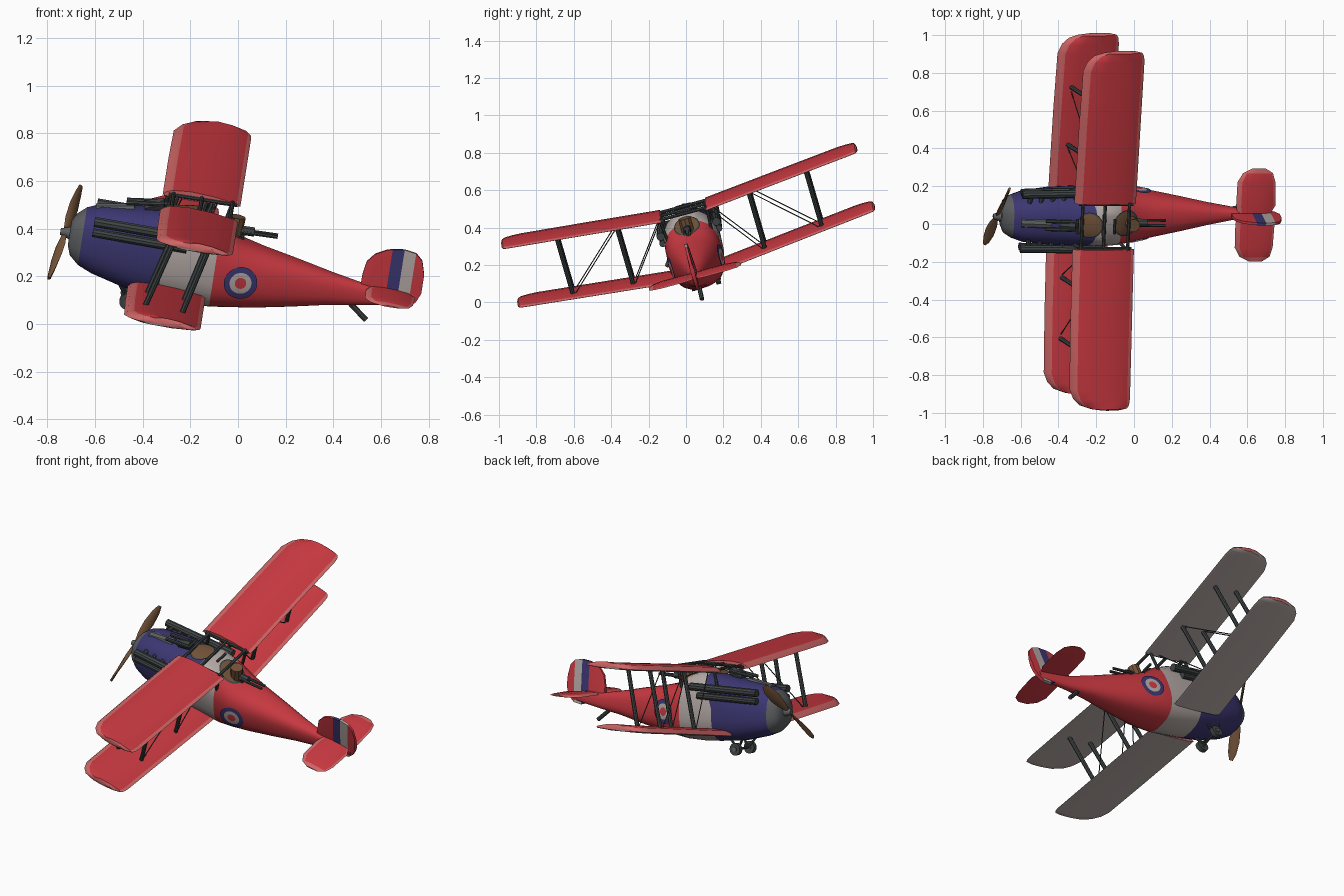
import bpy, bmesh, math
from mathutils import Vector, Matrix

if "Cube" in bpy.data.objects:
    bpy.data.objects.remove(bpy.data.objects["Cube"])


def material(name, r, g, b):
    m = bpy.data.materials.new(name)
    m.use_nodes = True
    m.diffuse_color = (r, g, b, 1)
    m.node_tree.nodes["Principled BSDF"].inputs["Base Color"].default_value = (r, g, b, 1)
    return m


RED = material("red paint", .58, .04, .052)
PINK = material("worn red edge", .62, .13, .13)
NAVY = material("navy paint", .045, .038, .17)
PALE = material("pale grey", .46, .40, .38)
STEEL = material("dark steel", .05, .058, .058)
BROWN = material("brown wood", .17, .085, .04)
IRON = material("cowl grey", .11, .115, .12)

# Flight attitude: banked and nose slightly up
FRAME = (Matrix.Translation((0, .04, .27)) @ Matrix.Rotation(math.radians(9), 4, 'Y')
         @ Matrix.Rotation(math.radians(15.4), 4, 'X'))
parts = []


def add(name, bm, mats):
    bmesh.ops.recalc_face_normals(bm, faces=bm.faces)
    mesh = bpy.data.meshes.new(name)
    bm.to_mesh(mesh)
    bm.free()
    for m in mats:
        mesh.materials.append(m)
    ob = bpy.data.objects.new(name, mesh)
    ob.matrix_world = FRAME
    bpy.context.scene.collection.objects.link(ob)
    parts.append(ob)
    return ob


def loft(name, rings, mats, rule=lambda i, j: 0):
    """Skin closed rings; rule(ring, segment) picks the material."""
    bm = bmesh.new()
    vs = [[bm.verts.new(p) for p in ring] for ring in rings]
    n = len(rings[0])
    for i in range(len(vs) - 1):
        for j in range(n):
            k = (j + 1) % n
            f = bm.faces.new((vs[i][j], vs[i][k], vs[i + 1][k], vs[i + 1][j]))
            f.material_index = rule(i, j)
    for ring, i in ((vs[0], 0), (vs[-1], len(vs) - 2)):
        bm.faces.new(ring).material_index = rule(i, 0)
    return add(name, bm, mats)


def tube(name, a, b, r, mat=STEEL, sides=8, r2=None):
    a, b = Vector(a), Vector(b)
    d = b - a
    bm = bmesh.new()
    bmesh.ops.create_cone(bm, cap_ends=True, segments=sides, radius1=r, radius2=r if r2 is None else r2,
                          depth=d.length, matrix=Matrix.Translation((a + b) / 2)
                          @ d.to_track_quat('Z', 'Y').to_matrix().to_4x4())
    return add(name, bm, [mat])


# Fuselage: x, top, bottom, half width
STATIONS = [(-.715, .05, -.05, .05), (-.70, .08, -.09, .085), (-.66, .115, -.125, .11),
            (-.60, .14, -.15, .13), (-.46, .155, -.187, .145), (-.31, .175, -.205, .15),
            (-.20, .19, -.213, .15), (-.09, .15, -.212, .15), (0, .095, -.2, .14),
            (.10, .07, -.187, .12), (.25, .04, -.16, .09), (.40, .008, -.13, .058),
            (.55, -.02, -.108, .03), (.75, -.02, -.075, .012)]
POWER = 2.6


def section(x):
    for a, b in zip(STATIONS, STATIONS[1:]):
        if x <= b[0]:
            t = (x - a[0]) / (b[0] - a[0])
            return [p + (q - p) * t for p, q in zip(a, b)][1:]


def squash(u):
    return max(0, 1 - min(1, abs(u)) ** POWER) ** (1 / POWER)


def side_point(x, z, side, lift):
    top, bot, w = section(x)
    return Vector((x, side * (w * squash((2 * z - top - bot) / (top - bot)) + lift), z))


def deck_point(x, y, lift):
    top, bot, w = section(x)
    return Vector((x, y, (top + bot) / 2 + (top - bot) / 2 * squash(y / w) + lift))


rings = []
for x, top, bot, w in STATIONS:
    ring = []
    for k in range(28):
        a = math.tau * k / 28
        c, s = math.cos(a), math.sin(a)
        y = w * math.copysign(abs(c) ** (2 / POWER), c)
        z = (top + bot) / 2 + (top - bot) / 2 * math.copysign(abs(s) ** (2 / POWER), s)
        slant = .5 * max(z, 0) if x == -.31 else 0
        ring.append((x + slant, y, z))
    rings.append(ring)
loft("fuselage", rings, [IRON, NAVY, PALE, RED],
     lambda i, j: 0 if i < 2 else 1 if i < 5 else 2 if i < 7 else 3)


def patch(name, mats, radii, point):
    """Disc of concentric colour bands laid on a surface."""
    bm = bmesh.new()
    n = 28
    hub = bm.verts.new(point(0, 0))
    prev = None
    for band, r in enumerate(radii):
        ring = [bm.verts.new(point(r * math.cos(math.tau * k / n), r * math.sin(math.tau * k / n)))
                for k in range(n)]
        for k in range(n):
            q = (k + 1) % n
            f = bm.faces.new((hub, ring[k], ring[q]) if prev is None
                             else (prev[k], ring[k], ring[q], prev[q]))
            f.material_index = band
        prev = ring
    add(name, bm, mats)


# Roundels and cockpits
for side, word in ((1, "left"), (-1, "right")):
    patch(word + "_roundel", [RED, PALE, NAVY], (.024, .046, .07),
          lambda u, v, s=side: side_point(.026 + u, -.062 + v, s, .006))
for word, cx in (("front", -.265), ("rear", -.065)):
    patch(word + "_cockpit", [BROWN, BROWN, STEEL], (.035, .062, .07),
          lambda u, v, c=cx: deck_point(c + u, v, .007))
    tube(word + "_seat_back", (cx + .03, 0, .1), (cx + .035, 0, .185), .035, BROWN, 10)
    tube(word + "_windscreen", (cx - .07, -.04, .205), (cx - .07, .04, .205), .008)

# Wing section: chord fraction and height, from the trailing edge over the top
FOIL = [(1, 0), (.95, .3), (.65, .8), (.35, 1), (.12, .8), (.04, .45), (0, 0),
        (.1, -.25), (.5, -.3), (.95, -.12)]


def wing(name, outline, thick, under):
    """Outline rows: y, leading edge, trailing edge, height."""
    rings = [[(le + (te - le) * u, y, z + thick * h * min(1, (te - le) * 5)) for u, h in FOIL]
             for y, le, te, z in outline]
    last = len(rings) - 2
    loft(name, rings, [RED, PINK, under],
         lambda i, j: 2 if j > 5 else 1 if j in (0, 4, 5) or i == last else 0)


TIP = [(0, 0, 0), (.5, 0, 0), (.87, .004, 0), (.93, .025, 0), (.97, .06, .004), (.99, .11, .015), (1, .17, .05)]
UP_Y, UP_Z, LOW_Y, LOW_Z = (.125, .985), (.195, .282), (.12, .99), (-.155, -.06)
lerp = lambda pair, t: pair[0] + (pair[1] - pair[0]) * t
up_at = lambda y: lerp(UP_Z, (y - UP_Y[0]) / (UP_Y[1] - UP_Y[0]))
low_at = lambda y: lerp(LOW_Z, (y - LOW_Y[0]) / (LOW_Y[1] - LOW_Y[0]))

for s, word in ((1, "left"), (-1, "right")):
    wing(word + "_upper_wing", [(s * lerp(UP_Y, t), -.355 + a, -.025 - b, lerp(UP_Z, t))
                                for t, a, b in TIP], .03, PALE)
    wing(word + "_lower_wing", [(s * lerp(LOW_Y, t), -.44 + a, -.11 - b, lerp(LOW_Z, t))
                                for t, a, b in TIP], .03, PALE)
    wing(word + "_tailplane", [(s * y, a, b, -.03) for y, a, b in
                               ((0, .56, .73), (.05, .55, .76), (.18, .552, .755),
                                (.23, .58, .74), (.255, .63, .70))], .014, RED)
    # Struts between the wings, in fore and aft pairs
    for y in (.365, .69):
        for xu, xl in ((-.27, -.36), (-.12, -.20)):
            tube(word + "_wing_strut", (xu, s * y, up_at(y)), (xl, s * y, low_at(y)), .012)
    # Bracing wires
    for xu, xl in ((-.27, -.36), (-.12, -.20)):
        tube(word + "_outer_wire", (xu, s * .365, up_at(.365)), (xl, s * .69, low_at(.69)), .003, sides=5)
        tube(word + "_inner_wire", (xu, s * .13, up_at(.13)), (xl, s * .365, low_at(.365)), .003, sides=5)
    # Centre section struts
    for x in (-.31, -.06):
        tube(word + "_cabane_strut", (x - .03, s * .12, .06), (x, s * .13, .2), .009)
    tube(word + "_centre_rail", (-.33, s * .12, .2), (-.04, s * .12, .2), .008)
    # Exhausts
    for z, r, end in ((.105, .022, -.17), (.058, .019, -.22)):
        tube(word + "_exhaust", (-.62, s * .148, z), (end, s * .155, z - .005), r, sides=10)
    for k in range(5):
        tube(word + "_exhaust_stub", (-.58 + .06 * k, s * .1, .1), (-.57 + .06 * k, s * .15, .1), .013)
    # Landing gear
    tube(word + "_wheel", (-.43, s * .055, -.235), (-.43, s * .08, -.235), .035, STEEL, 16)
    tube(word + "_wheel_hub", (-.43, s * .05, -.235), (-.43, s * .085, -.235), .014, IRON, 10)
    for x in (-.48, -.37):
        tube(word + "_gear_leg", (x, s * .07, -.16), (-.43, s * .045, -.235), .007)
    # Guns
    tube(word + "_front_gun", (-.50, s * .022, .175), (-.34, s * .022, .195), .010)
    tube(word + "_rear_gun", (-.03, s * .014, .125), (.15, s * .014, .128), .008)
tube("axle", (-.43, -.07, -.235), (-.43, .07, -.235), .007)
for x in (-.31, -.19, -.06):
    tube("centre_bar", (x, -.13, .205), (x, .13, .205), .009)
tube("rear_gun_mount", (0, 0, .07), (0, 0, .13), .012)
tube("rear_gun_body", (-.04, 0, .128), (.05, 0, .13), .02)
tube("front_gun_body", (-.42, 0, .165), (-.34, 0, .19), .026)
tube("engine_cover", (-.62, 0, .115), (-.46, 0, .14), .03, IRON, 10)

# Fin and rudder with stripes: x, top, bottom
FIN = [(.525, .02, -.04), (.535, .08, -.05), (.565, .118, -.06), (.61, .142, -.075), (.635, .15, -.085),
       (.685, .156, -.098), (.735, .148, -.09), (.765, .12, -.06), (.782, .06, -.02)]
loft("fin", [[(x, -.009, b), (x, -.012, (t + b) / 2), (x, -.007, t),
              (x, .007, t), (x, .012, (t + b) / 2), (x, .009, b)] for x, t, b in FIN],
     [RED, NAVY, PALE], lambda i, j: {4: 1, 5: 2}.get(i, 0))
tube("tail_skid", (.48, 0, -.10), (.57, 0, -.172), .012)

# Propeller
hub = Vector((-.735, 0, 0))
axis = Vector((1, 0, 0))
for s, word in ((1, "upper"), (-1, "lower")):
    d = Vector((.035, .19, .154)).normalized() * s
    across = d.cross(axis).normalized()
    rings = []
    for r, w, turn in ((.02, .012, 60), (.07, .024, 50), (.14, .031, 38), (.21, .026, 28), (.25, .012, 24)):
        t = math.radians(turn)
        chord = across * math.cos(t) + axis * math.sin(t)
        flat = d.cross(chord).normalized()
        rings.append([hub + d * r + chord * w * math.cos(a) + flat * .007 * math.sin(a)
                      for a in (math.tau * k / 8 for k in range(8))])
    loft(word + "_propeller_blade", rings, [BROWN])
tube("propeller_hub", (-.70, 0, 0), (-.755, 0, 0), .032, IRON, 12, .014)

# Smooth shading with sharp edges kept
bpy.ops.object.select_all(action='DESELECT')
for ob in parts:
    ob.select_set(True)
bpy.context.view_layer.objects.active = parts[0]
bpy.ops.object.shade_smooth_by_angle(angle=math.radians(35))
